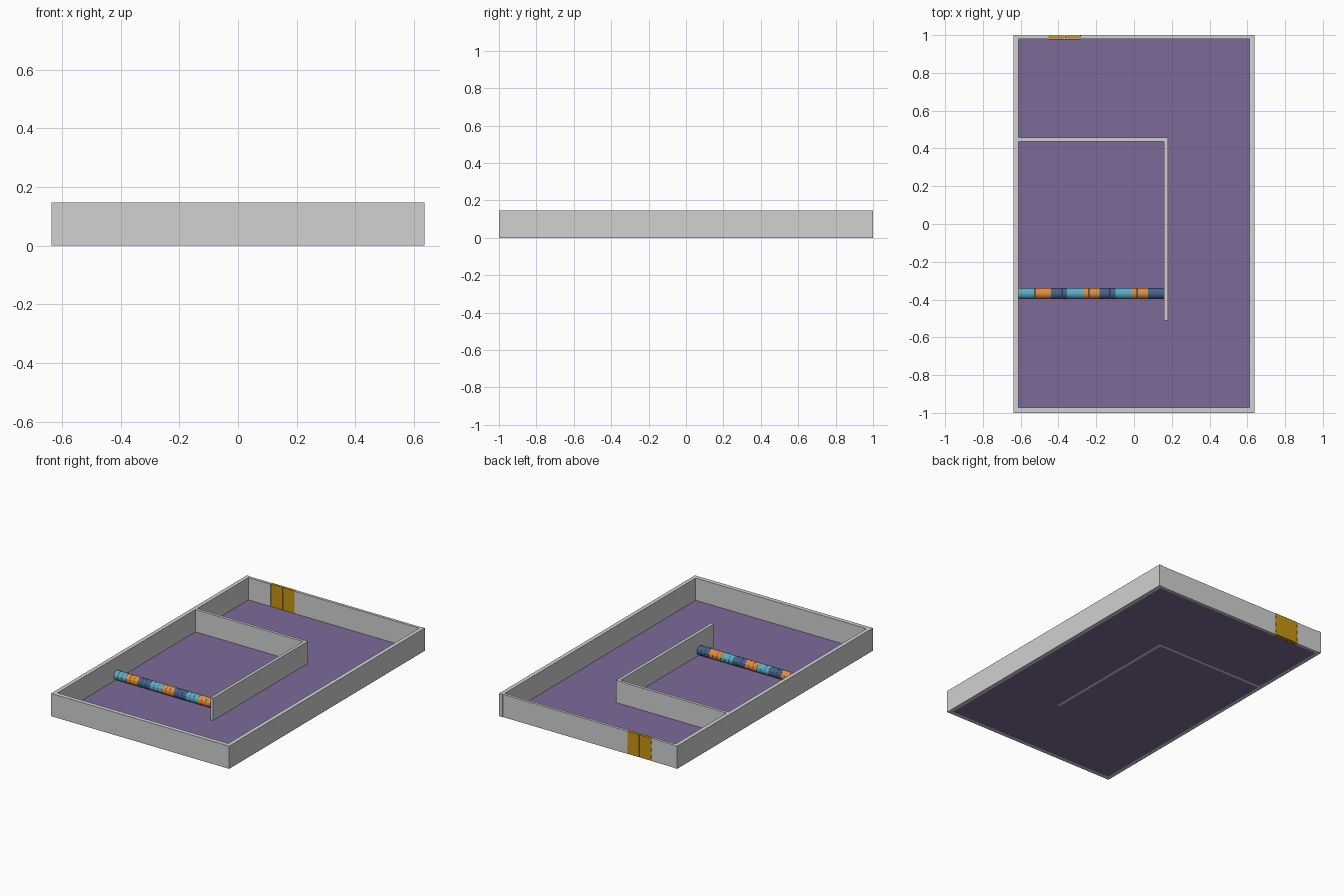
import bpy, math

if "Cube" in bpy.data.objects:
    bpy.data.objects.remove(bpy.data.objects["Cube"])


def material(name, r, g, b):
    def lin(c):
        c /= 255
        return c / 12.92 if c <= 0.04045 else ((c + 0.055) / 1.055) ** 2.4
    m = bpy.data.materials.new(name)
    m.diffuse_color = (lin(r), lin(g), lin(b), 1)
    m.use_nodes = True
    m.node_tree.nodes["Principled BSDF"].inputs["Base Color"].default_value = m.diffuse_color
    return m


GREY = material("wall_grey", 209, 209, 209)
PURPLE = material("floor_purple", 125, 106, 153)
GOLD = material("door_gold", 200, 150, 18)
TEAL = material("float_teal", 92, 172, 198)
ORANGE = material("float_orange", 222, 142, 62)
NAVY = material("float_navy", 68, 98, 138)


def box(name, x0, x1, y0, y1, z0, z1, mat):
    bpy.ops.mesh.primitive_cube_add(size=1)
    o = bpy.context.object
    o.name = name
    for v in o.data.vertices:
        v.co = (x0 if v.co.x < 0 else x1,
                y0 if v.co.y < 0 else y1,
                z0 if v.co.z < 0 else z1)
    o.data.materials.append(mat)
    return o


def cylinder(name, radius, length, loc, mat, along_x=False, sides=32):
    rot = (0, math.pi / 2, 0) if along_x else (0, 0, 0)
    bpy.ops.mesh.primitive_cylinder_add(vertices=sides, radius=radius, depth=length,
                                        location=loc, rotation=rot)
    o = bpy.context.object
    o.name = name
    o.data.materials.append(mat)
    bpy.ops.object.shade_smooth_by_angle()
    return o


W, H = 0.637, 0.147          # half width, wall height
IN = 0.611                   # inner face of the side walls
DOOR_L, DOOR_R = -0.452, -0.28

# Floor, slightly above the wall undersides
box("floor", -IN, IN, -0.972, 0.979, 0.001, 0.003, PURPLE)

# Outer walls, the back one leaving a doorway
box("left_wall", -W, -IN, -1, 1, 0, H, GREY)
box("right_wall", IN, W, -1, 1, 0, H, GREY)
box("front_wall", -IN, IN, -1, -0.972, 0, H, GREY)
box("back_wall_left", -IN, DOOR_L, 0.979, 0.997, 0, H, GREY)
box("back_wall_right", DOOR_R, IN, 0.979, 0.997, 0, H, GREY)

# Inner L-shaped partition
box("partition_cross", -IN, 0.18, 0.438, 0.457, 0, H, GREY)
box("partition_long", 0.16, 0.18, -0.51, 0.438, 0, H, GREY)

# Double door with hinge barrels on the outer edges
mid = (DOOR_L + DOOR_R) / 2
box("door_left", DOOR_L, mid - 0.001, 0.981, 0.999, 0.002, H, GOLD)
box("door_right", mid + 0.001, DOOR_R, 0.981, 0.999, 0.002, H, GOLD)
for side, x in (("left", DOOR_L + 0.003), ("right", DOOR_R - 0.003)):
    for i in range(3):
        cylinder(f"hinge_{side}_{i + 1}", 0.003, 0.02,
                 (x, 0.997, 0.025 + i * 0.048), GOLD, sides=10)

# Striped divider: nine coloured segments of three discs each
start, end, n = -IN, 0.16, 9
step = (end - start) / (n * 3)
for i in range(n * 3):
    mat = (TEAL, ORANGE, NAVY)[(i // 3) % 3]
    cylinder(f"divider_disc_{i + 1}", 0.0295, step - 0.0006,
             (start + (i + 0.5) * step, -0.368, 0.0325), mat, along_x=True)
